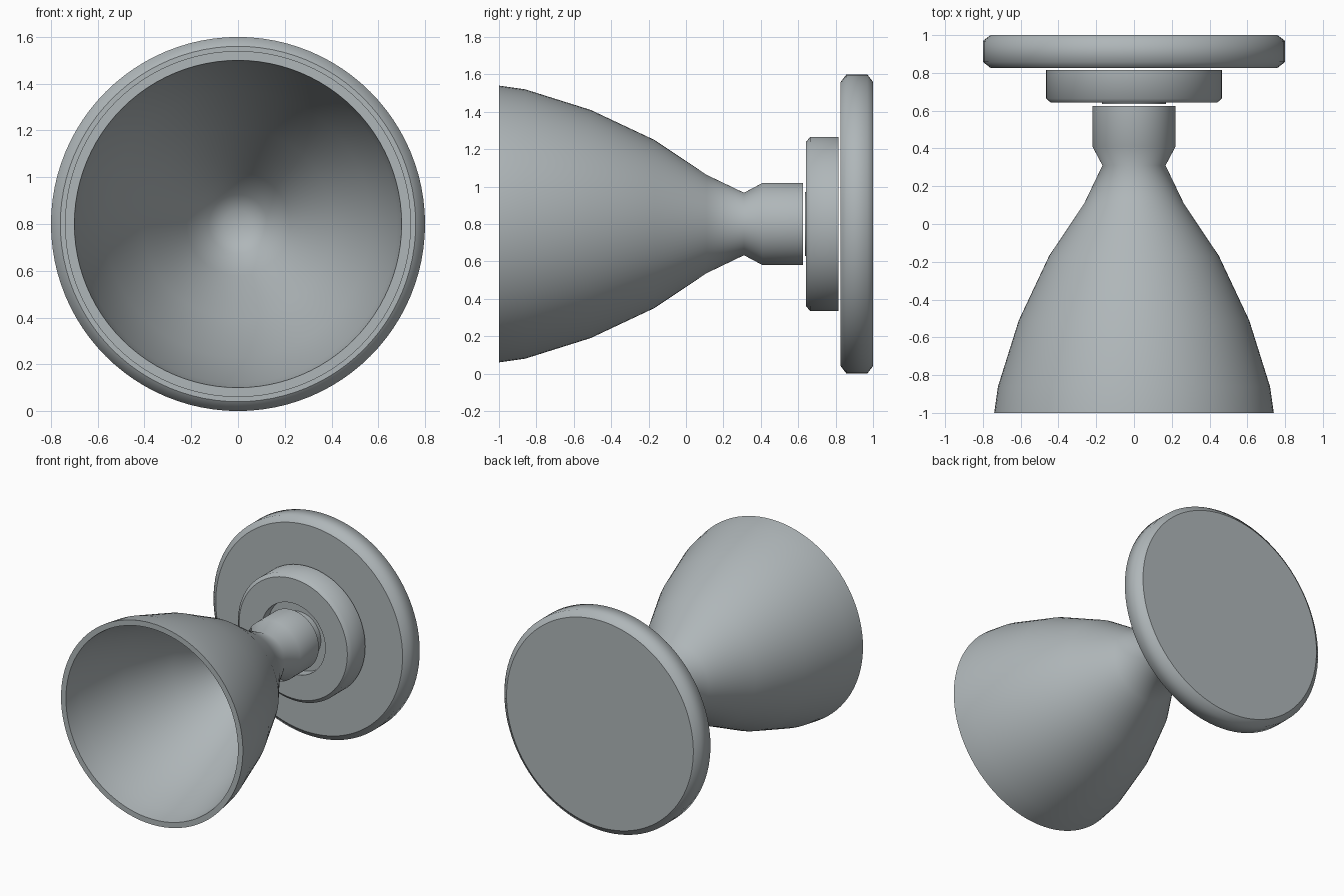
import bpy, bmesh, math

if "Cube" in bpy.data.objects:
    bpy.data.objects.remove(bpy.data.objects["Cube"])

AXIS_Z = 0.8
SEGMENTS = 96

# Dark cool grey metal
metal = bpy.data.materials.new("grey_metal")
metal.diffuse_color = (0.43, 0.47, 0.485, 1)
metal.use_nodes = True
metal.node_tree.nodes["Principled BSDF"].inputs["Base Color"].default_value = metal.diffuse_color


def lathe(name, profile):
    """Revolve (y, radius) points around the horizontal y axis."""
    bm = bmesh.new()
    rings = []
    angles = [2 * math.pi * i / SEGMENTS for i in range(SEGMENTS)]
    for y, r in profile:
        if r == 0:
            rings.append([bm.verts.new((0, y, AXIS_Z))] * SEGMENTS)
        else:
            rings.append([bm.verts.new((r * math.cos(a), y, AXIS_Z + r * math.sin(a)))
                          for a in angles])
    for a, b in zip(rings, rings[1:]):
        for i in range(SEGMENTS):
            j = (i + 1) % SEGMENTS
            bm.faces.new(list(dict.fromkeys((a[i], a[j], b[j], b[i]))))
    bmesh.ops.recalc_face_normals(bm, faces=bm.faces)
    # Smooth round walls, crisp borders around the flat end faces
    bm.normal_update()
    for face in bm.faces:
        face.smooth = True
    for edge in bm.edges:
        flat = [abs(f.normal.y) > 0.999 for f in edge.link_faces]
        edge.smooth = len(set(flat)) == 1
    mesh = bpy.data.meshes.new(name)
    bm.to_mesh(mesh)
    bm.free()
    mesh.materials.append(metal)
    obj = bpy.data.objects.new(name, mesh)
    bpy.context.collection.objects.link(obj)
    return obj


# Bell nozzle: hollow skirt, pinched throat and short chamber
lathe("nozzle_bell", [
    (0.30, 0), (0.29, 0.06), (0.26, 0.125), (0.10, 0.22), (-0.18, 0.405),
    (-0.52, 0.57), (-0.86, 0.68), (-1.0, 0.70),
    (-1.0, 0.74), (-0.86, 0.72), (-0.51, 0.61), (-0.17, 0.45), (0.11, 0.263),
    (0.31, 0.167), (0.41, 0.22), (0.625, 0.22), (0.625, 0)])

# Middle collar with a socket facing the chamber
lathe("collar_disc", [
    (0.72, 0), (0.72, 0.26), (0.642, 0.26), (0.642, 0.44), (0.664, 0.465),
    (0.815, 0.465), (0.815, 0)])

# Boss standing in the socket
lathe("socket_boss", [
    (0.635, 0), (0.635, 0.17), (0.73, 0.17), (0.73, 0)])

# Large mounting plate
lathe("mounting_plate", [
    (0.827, 0), (0.827, 0.76), (0.858, 0.8), (0.969, 0.8),
    (1.0, 0.76), (1.0, 0)])
